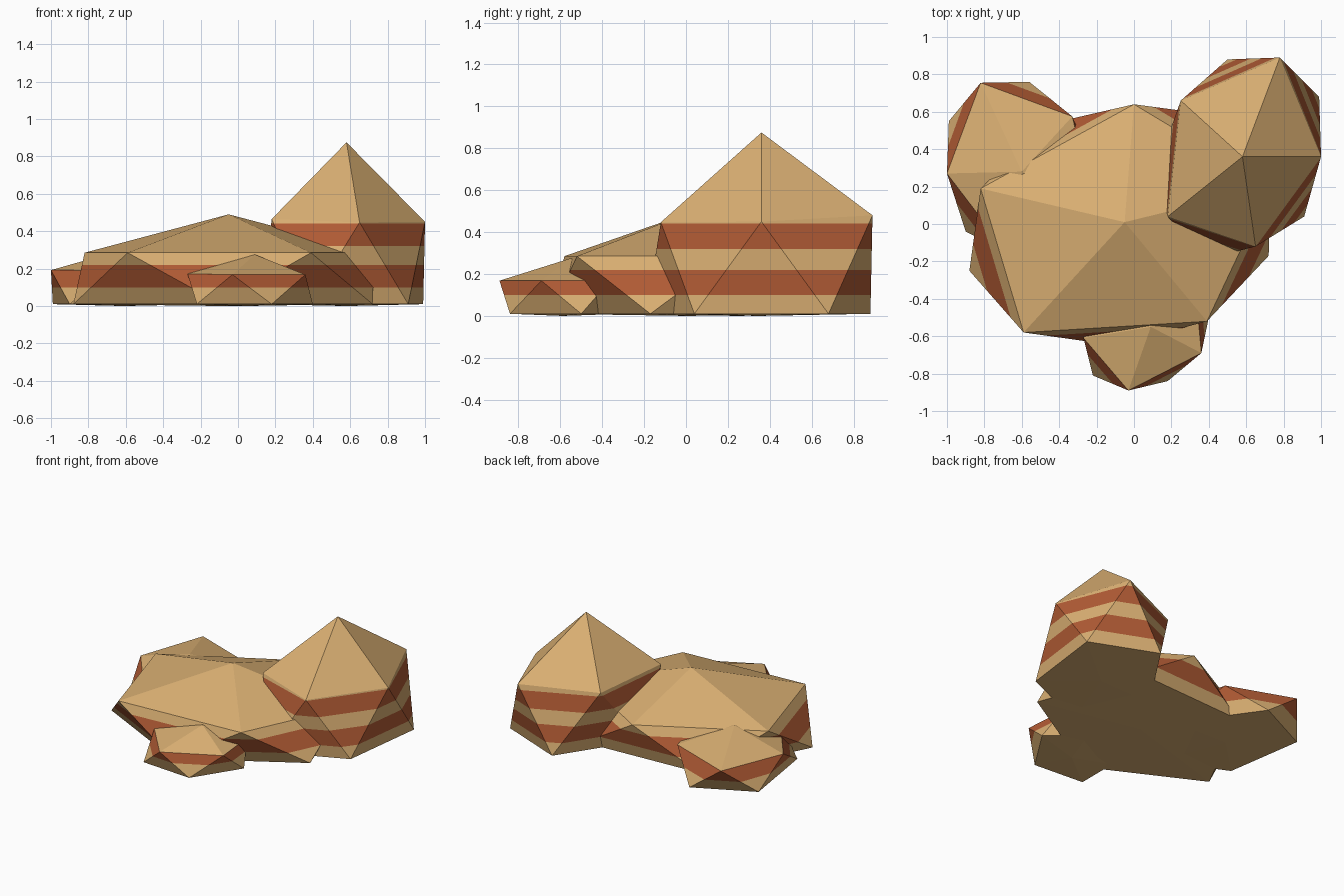
import bpy, bmesh

if "Cube" in bpy.data.objects:
    bpy.data.objects.remove(bpy.data.objects["Cube"])

def material(name, rgb):
    m = bpy.data.materials.new(name)
    m.diffuse_color = (*rgb, 1)
    m.use_nodes = True
    m.node_tree.nodes["Principled BSDF"].inputs["Base Color"].default_value = m.diffuse_color
    return m

TAN = material("sandstone_tan", (0.70, 0.43, 0.17))
RED = material("rust_red", (0.44, 0.105, 0.035))

BAND_EDGES = (0.10, 0.22, 0.32, 0.44)   # stripe borders shared by all rocks
LOWER_Z = 0.01

def rock(name, apex, upper, lower):
    """Twenty-faced rock: five cap faces, ten striped side faces, shallow base.
    lower[i] sits between upper[i] and upper[i+1], counter-clockwise."""
    bm = bmesh.new()
    top = bm.verts.new(apex)
    up = [bm.verts.new(p) for p in upper]
    lo = [bm.verts.new((x, y, LOWER_Z)) for x, y in lower]
    cx = sum(p[0] for p in lower) / 5
    cy = sum(p[1] for p in lower) / 5
    base = bm.verts.new((cx, cy, 0))

    # Striped sides, cut level and coloured by height
    for i in range(5):
        j = (i + 1) % 5
        bm.faces.new((up[i], lo[i], up[j]))
        bm.faces.new((up[j], lo[i], lo[j]))
    for z in BAND_EDGES:
        bmesh.ops.bisect_plane(bm, geom=bm.verts[:] + bm.edges[:] + bm.faces[:],
                               dist=1e-5, plane_co=(0, 0, z), plane_no=(0, 0, 1))
    for f in bm.faces:
        z = f.calc_center_bounds().z
        f.material_index = sum(z > e for e in BAND_EDGES) % 2

    # Plain cap and base
    for i in range(5):
        j = (i + 1) % 5
        bm.faces.new((top, up[i], up[j]))
        bm.faces.new((base, lo[j], lo[i]))
    bmesh.ops.recalc_face_normals(bm, faces=bm.faces[:])

    me = bpy.data.meshes.new(name)
    bm.to_mesh(me)
    bm.free()
    me.materials.append(TAN)
    me.materials.append(RED)
    ob = bpy.data.objects.new(name, me)
    bpy.context.collection.objects.link(ob)

# Broad middle rock
rock("main_rock", (-0.05, 0.01, 0.49),
     [(0.73, 0.20, 0.285), (0.0, 0.64, 0.285), (-0.82, 0.19, 0.285),
      (-0.59, -0.58, 0.285), (0.39, -0.52, 0.285)],
     [(0.45, 0.58), (-0.48, 0.53), (-0.88, -0.25), (-0.09, -0.65), (0.72, -0.17)])

# Tall rock at the back right
rock("tall_rock", (0.58, 0.36, 0.875),
     [(1.0, 0.36, 0.45), (0.78, 0.89, 0.48), (0.25, 0.66, 0.465),
      (0.18, 0.04, 0.465), (0.65, -0.12, 0.447)],
     [(0.99, 0.68), (0.50, 0.88), (0.13, 0.32), (0.38, -0.19), (0.91, 0.04)])

# Low rock at the back left
rock("left_rock", (-0.60, 0.28, 0.305),
     [(-0.20, 0.02, 0.195), (-0.33, 0.575, 0.20), (-0.82, 0.755, 0.20),
      (-1.0, 0.27, 0.192), (-0.68, -0.15, 0.19)],
     [(-0.18, 0.22), (-0.56, 0.76), (-0.99, 0.55), (-0.90, -0.04), (-0.42, -0.27)])

# Small rock at the front
rock("front_rock", (0.09, -0.55, 0.275),
     [(0.33, -0.36, 0.17), (-0.10, -0.31, 0.17), (-0.27, -0.61, 0.172),
      (-0.03, -0.89, 0.168), (0.36, -0.69, 0.168)],
     [(0.16, -0.30), (-0.22, -0.49), (-0.22, -0.81), (0.18, -0.84), (0.40, -0.50)])
